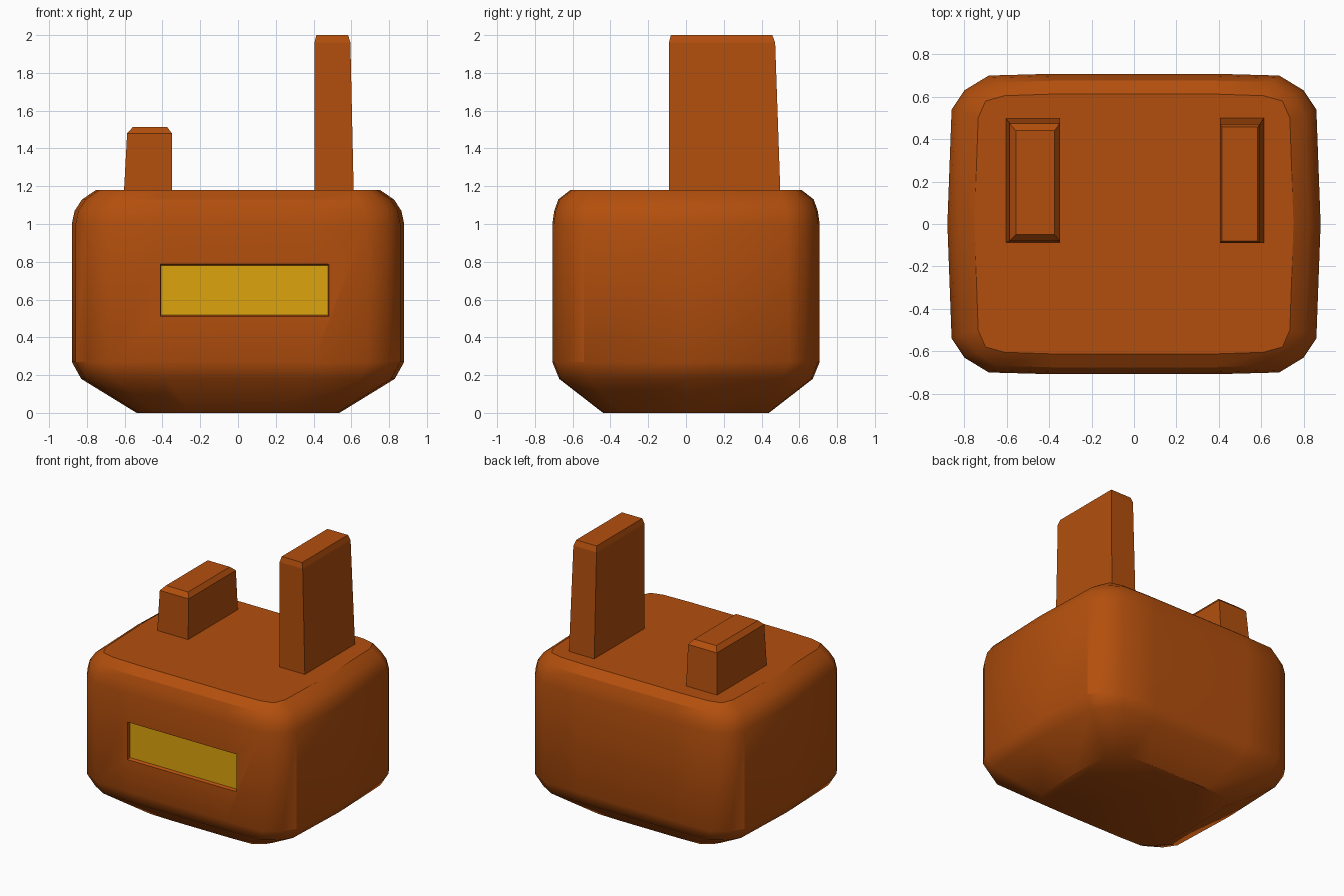
import bpy, bmesh, math

if "Cube" in bpy.data.objects:
    bpy.data.objects.remove(bpy.data.objects["Cube"])


def material(name, rgb):
    m = bpy.data.materials.new(name)
    m.diffuse_color = (*rgb, 1)
    m.use_nodes = True
    m.node_tree.nodes["Principled BSDF"].inputs["Base Color"].default_value = m.diffuse_color
    return m


orange = material("orange", (0.45, 0.078, 0.004))
yellow = material("yellow", (0.72, 0.37, 0.004))


def loft(name, rings, mat=None):
    """Closed solid through a list of equally sized point rings."""
    bm = bmesh.new()
    loops = [[bm.verts.new(p) for p in ring] for ring in rings]
    n = len(loops[0])
    for a, b in zip(loops, loops[1:]):
        for i in range(n):
            j = (i + 1) % n
            bm.faces.new((a[i], a[j], b[j], b[i]))
    bm.faces.new(loops[0][::-1])
    bm.faces.new(loops[-1])
    bmesh.ops.recalc_face_normals(bm, faces=bm.faces)
    me = bpy.data.meshes.new(name)
    bm.to_mesh(me)
    bm.free()
    ob = bpy.data.objects.new(name, me)
    bpy.context.collection.objects.link(ob)
    if mat:
        me.materials.append(mat)
    return ob


def outline(quarter, z, sx=1, sy=1):
    """Mirror a quarter outline (x axis towards y axis) into a full ring."""
    half = quarter + [(-x, y) for x, y in reversed(quarter)]
    pts = half + [(x, -y) for x, y in half[::-1] if y > 0][:]
    # the two points on y = 0 are shared by both halves
    return [(x * sx, y * sy, z) for x, y in pts]


def rect(x0, x1, y0, y1, z):
    return [(x0, y0, z), (x1, y0, z), (x1, y1, z), (x0, y1, z)]


def front_rect(x0, x1, z0, z1, y):
    return [(x0, y, z0), (x1, y, z0), (x1, y, z1), (x0, y, z1)]


# Rounded, slightly bulging body with a chamfered underside
side = [(0.88, 0), (0.86, 0.54), (0.80, 0.63), (0.685, 0.70), (0.4, 0.708)]
top = [(0.752, 0), (0.735, 0.50), (0.70, 0.58), (0.61, 0.605), (0.4, 0.612)]
body = loft("body", [
    outline(side, 0, 0.61, 0.62),
    outline(side, 0.18, 0.943, 0.948),
    outline(side, 0.27),
    outline(side, 1.0),
    outline(side, 1.07, 0.983, 0.985),
    outline(side, 1.13, 0.938, 0.955),
    outline(top, 1.18),
], orange)

# Shallow recess in the front with a yellow panel at its back
cutter = loft("recess_cutter", [
    front_rect(-0.419, 0.497, 0.495, 0.80, -0.74),
    front_rect(-0.405, 0.472, 0.522, 0.777, -0.68),
])
cutter.hide_render = True
cut = body.modifiers.new("recess", 'BOOLEAN')
cut.object = cutter
cut.solver = 'EXACT'
bpy.context.view_layer.objects.active = body
body.select_set(True)
bpy.ops.object.modifier_apply(modifier=cut.name)
bpy.data.objects.remove(cutter)
bpy.ops.object.shade_smooth_by_angle(angle=math.radians(31))

loft("front_panel", [
    front_rect(-0.409, 0.476, 0.518, 0.781, -0.688),
    front_rect(-0.409, 0.476, 0.518, 0.781, -0.67),
], yellow)

# Two upright blocks with chamfered tops
loft("short_block", [
    rect(-0.605, -0.35, -0.087, 0.50, 1.15),
    rect(-0.587, -0.35, -0.08, 0.475, 1.48),
    rect(-0.557, -0.375, -0.05, 0.44, 1.513),
], orange)
loft("tall_block", [
    rect(0.405, 0.613, -0.09, 0.50, 1.15),
    rect(0.405, 0.595, -0.09, 0.472, 1.96),
    rect(0.415, 0.583, -0.08, 0.457, 2.0),
], orange)
